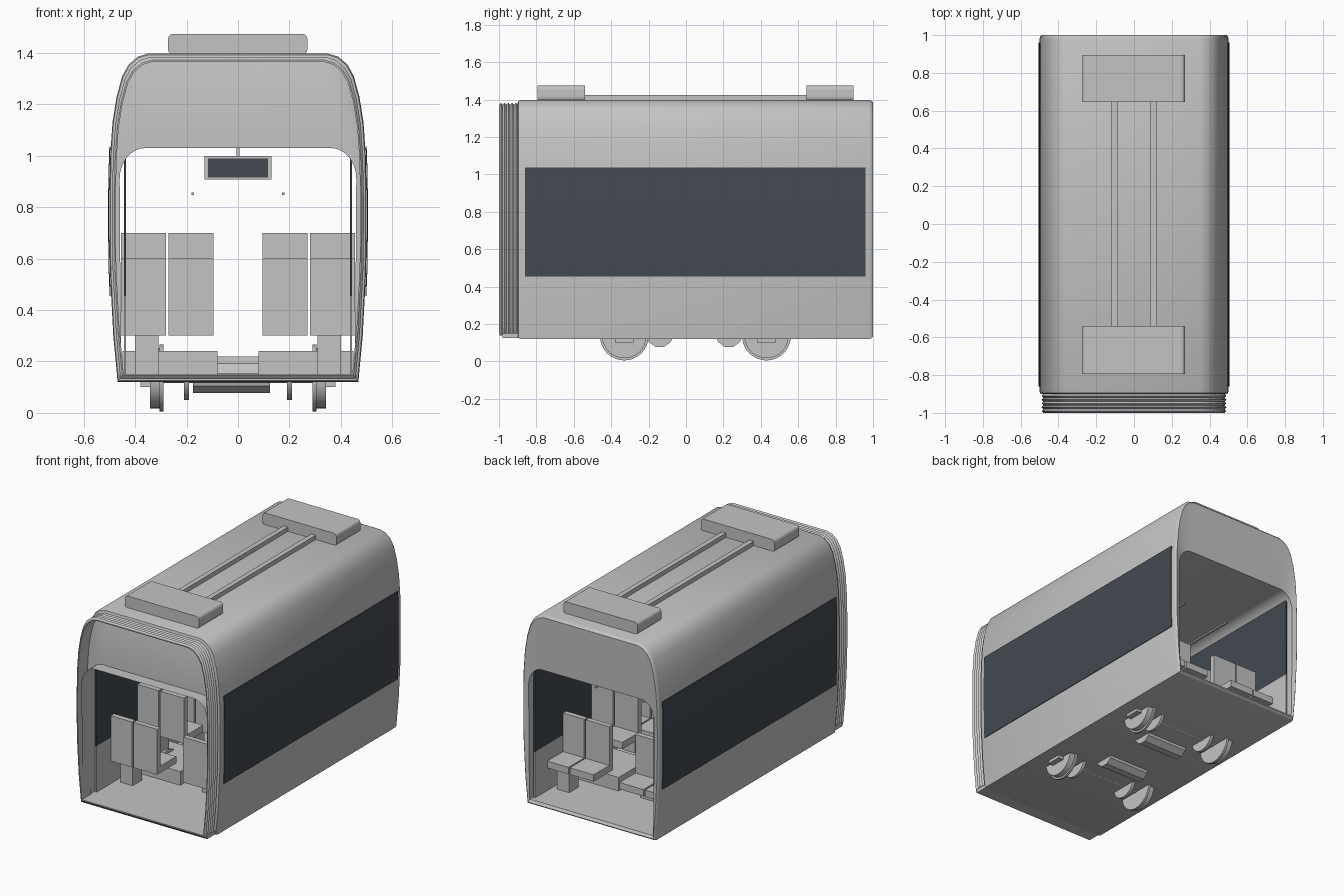
import bpy, bmesh, math
from mathutils import Matrix

cube = bpy.data.objects.get("Cube")
if cube:
    bpy.data.objects.remove(cube, do_unlink=True)


def material(name, colour):
    m = bpy.data.materials.new(name)
    m.use_nodes = True
    m.diffuse_color = (*colour, 1)
    m.node_tree.nodes["Principled BSDF"].inputs["Base Color"].default_value = (*colour, 1)
    return m


GREY = material("light_grey", (0.55, 0.55, 0.55))
DARK = material("dark_glass", (0.055, 0.068, 0.082))


def finish(name, bm, mat=GREY, smooth=False):
    bmesh.ops.recalc_face_normals(bm, faces=bm.faces)
    mesh = bpy.data.meshes.new(name)
    bm.to_mesh(mesh)
    bm.free()
    mesh.materials.append(mat)
    ob = bpy.data.objects.new(name, mesh)
    bpy.context.collection.objects.link(ob)
    if smooth:
        bpy.ops.object.select_all(action="DESELECT")
        ob.select_set(True)
        bpy.context.view_layer.objects.active = ob
        bpy.ops.object.shade_smooth_by_angle(angle=math.radians(35))
    return ob


def box(name, x, y, z, mat=GREY, bevel=0):
    bm = bmesh.new()
    bmesh.ops.create_cube(bm, size=1)
    for v in bm.verts:
        for i, (lo, hi) in enumerate((x, y, z)):
            v.co[i] = lo if v.co[i] < 0 else hi
    if bevel:
        # round the edges that run along the car
        edges = [e for e in bm.edges if abs(e.verts[0].co.y - e.verts[1].co.y) > 0.01]
        bmesh.ops.bevel(bm, geom=edges, offset=bevel, segments=3, profile=0.5, affect="EDGES")
    return finish(name, bm, mat)


def cylinder(name, x, y, z, radius, sides=24):
    bm = bmesh.new()
    bmesh.ops.create_cone(bm, cap_ends=True, segments=sides, radius1=radius, radius2=radius,
                          depth=x[1] - x[0], matrix=Matrix.Translation(((x[0] + x[1]) / 2, y, z))
                          @ Matrix.Rotation(math.pi / 2, 4, "Y"))
    return finish(name, bm, smooth=True)


def loop(half):
    return half + [(-x, z) for x, z in reversed(half)]


def scaled(profile, s):
    return [(x * s, 0.76 + (z - 0.76) * s) for x, z in profile]


def loft(name, rings, closed=False, mat=GREY):
    """Join cross-sections given as (profile, y)."""
    bm = bmesh.new()
    rows = [[bm.verts.new((x, y, z)) for x, z in p] for p, y in rings]
    pairs = list(zip(rows, rows[1:])) + ([(rows[-1], rows[0])] if closed else [])
    for a, b in pairs:
        for i in range(len(a)):
            j = (i + 1) % len(a)
            bm.faces.new((a[i], a[j], b[j], b[i]))
    return finish(name, bm, mat, True)


# Cross-sections of the outer skin and of the cabin lining
SIDE = [(0.498, 0.55), (0.5, 0.7), (0.5, 0.85), (0.497, 1.0)]
outer = loop([(0.468, 0.12), (0.485, 0.3)] + SIDE
             + [(0.488, 1.13), (0.472, 1.23), (0.45, 1.31), (0.425, 1.355), (0.39, 1.385), (0.35, 1.397)])
arc = [(0.36 + 0.1 * math.cos(t * math.pi / 16), 0.91 + 0.12 * math.sin(t * math.pi / 16))
       for t in range(9)]
inner = loop([(0.452, 0.15), (0.455, 0.3), (0.458, 0.6)] + arc)

# Body shell with end walls, and the lining that runs out into the bellows
loft("body_shell", [(inner, -0.9), (scaled(outer, 0.975), -0.9), (scaled(outer, 0.993), -0.896),
                    (outer, -0.885), (outer, 0.98), (scaled(outer, 0.993), 0.993),
                    (scaled(outer, 0.98), 1.0), (inner, 0.99)])
loft("cabin_lining", [(inner, -0.98), (inner, 0.99)])

# Folded gangway bellows
folds = 5
pleats = []
for i in range(2 * folds + 1):
    pleats.append((scaled(outer, 0.978 if i % 2 else 0.96), -0.9 - 0.1 * i / (2 * folds)))
loft("gangway_bellows", pleats + [(scaled(outer, 0.95), -1.0), (scaled(outer, 0.95), -0.9)], True)

for s, side in ((1, "left"), (-1, "right")):
    # Window band on the outer skin
    bm = bmesh.new()
    band = [(0.494, 0.455)] + SIDE + [(0.495, 1.036)]
    cols = [[bm.verts.new((s * (x + 0.003), y, z)) for x, z in band] for y in (-0.86, 0.96)]
    for i in range(len(band) - 1):
        bm.faces.new((cols[0][i], cols[0][i + 1], cols[1][i + 1], cols[1][i]))
    window = finish(side + "_window_band", bm, DARK)
    mod = window.modifiers.new("thickness", "SOLIDIFY")
    mod.thickness = 0.004
    mod.offset = 0

    # Inner wall panel and inner glass
    xs = sorted((s * 0.435, s * 0.444))
    box(side + "_inner_wall", xs, (-0.86, 0.96), (0.15, 0.455))
    box(side + "_inner_glass", xs, (-0.86, 0.96), (0.455, 1.02), DARK)

    # Overhead hand rail
    box(side + "_hand_rail", sorted((s * 0.171, s * 0.181)), (-0.6, 0.7), (0.847, 0.857))

    # Seat pairs, raised above the wheels
    for row, (y, lift) in enumerate(((-0.71, 0), (-0.43, 0.1), (-0.06, 0), (0.33, 0.1), (0.63, 0))):
        for x in (0.095, 0.28):
            xs = sorted((s * x, s * (x + 0.175)))
            tag = f"{side}_seat_{row}_{'aisle' if x < 0.2 else 'window'}"
            box(tag + "_back", xs, (y, y + 0.035), (0.3 + lift, 0.6 + lift))
            box(tag + "_cushion", xs, (y + 0.035, y + 0.2), (0.3 + lift, 0.345 + lift))
        box(f"{side}_seat_{row}_leg", sorted((s * 0.31, s * 0.4)), (y + 0.05, y + 0.15),
            (0.15, 0.3 + lift))

    # Wheel housings, wheels, axle boxes and brake discs
    for end, y in (("front", -0.33), ("rear", 0.43)):
        tag = f"{side}_{end}"
        box(tag + "_wheel_housing", sorted((s * 0.08, s * 0.45)), (y - 0.16, y + 0.16), (0.15, 0.24))
        cylinder(tag + "_wheel_tread", sorted((s * 0.3, s * 0.342)), y, 0.135, 0.118, 32)
        cylinder(tag + "_wheel_flange", sorted((s * 0.29, s * 0.305)), y, 0.135, 0.13, 32)
        cylinder(tag + "_brake_disc", sorted((s * 0.19, s * 0.21)), y, 0.145, 0.095)
        box(tag + "_axle_box", sorted((s * 0.34, s * 0.38)), (y - 0.05, y + 0.05), (0.1, 0.2))

    # Roof conduit
    box(side + "_roof_conduit", sorted((s * 0.085, s * 0.118)), (-0.55, 0.65), (1.39, 1.425))

# Floor slab
box("floor", (-0.46, 0.46), (-0.98, 0.99), (0.125, 0.15))

# Axles and motors
for end, y, motor_y in (("front", -0.33, -0.14), ("rear", 0.43, 0.23)):
    cylinder(end + "_axle", (-0.36, 0.36), y, 0.135, 0.018, 16)
    cylinder(end + "_motor", (-0.175, 0.125), motor_y, 0.148, 0.074, 10)

# Roof equipment boxes
box("front_roof_unit", (-0.272, 0.27), (-0.795, -0.54), (1.393, 1.474), bevel=0.02)
box("rear_roof_unit", (-0.272, 0.27), (0.645, 0.895), (1.393, 1.474), bevel=0.02)

# Hanging display
box("display_case", (-0.13, 0.13), (-0.02, 0.02), (0.907, 0.998))
box("display_stem", (-0.006, 0.006), (-0.006, 0.006), (0.995, 1.03))
for name, y in (("front_screen", -0.021), ("rear_screen", 0.021)):
    box(name, (-0.117, 0.117), (y - 0.002, y + 0.002), (0.915, 0.99), DARK)
